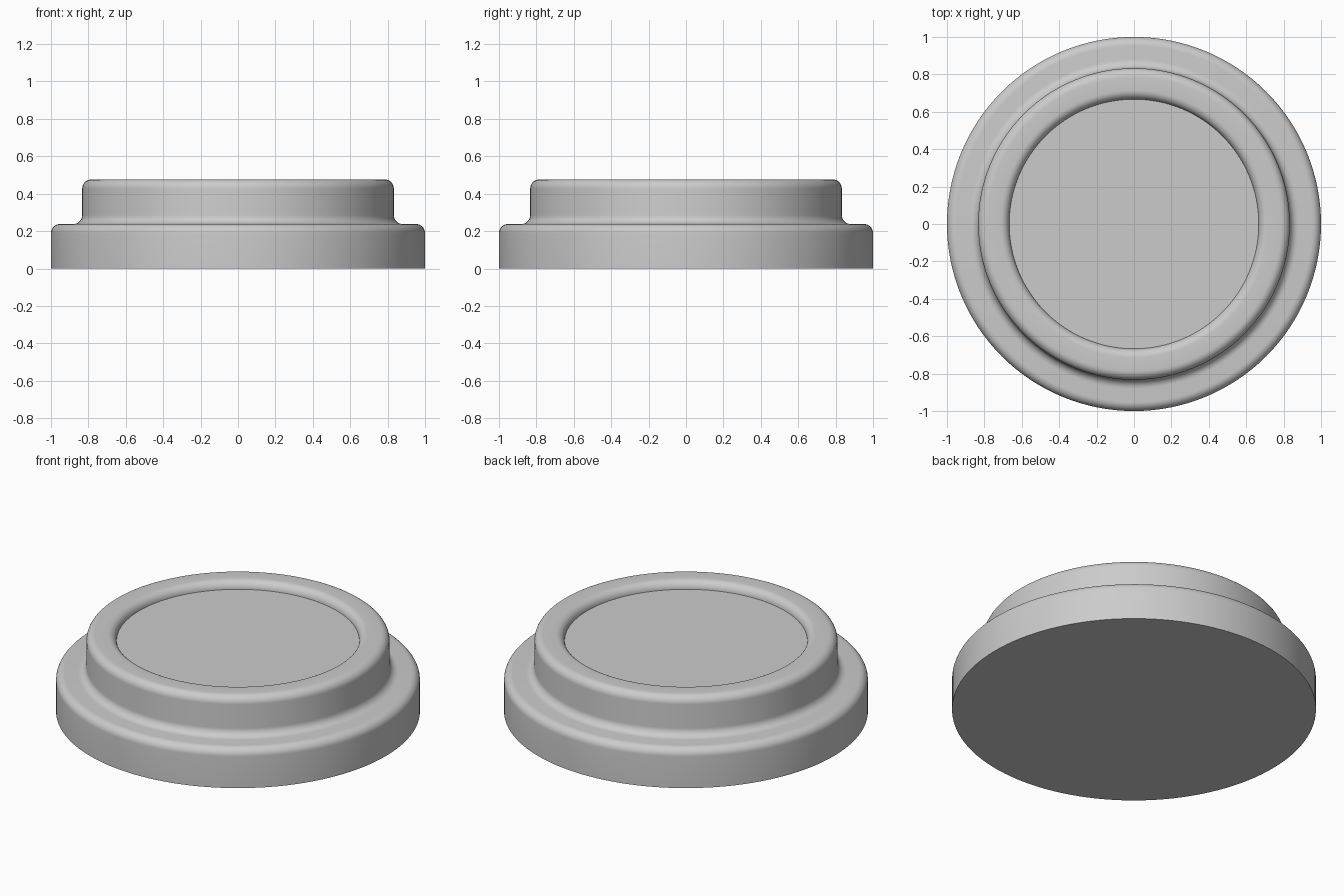
import bpy, bmesh
from math import cos, sin, radians, tau

if "Cube" in bpy.data.objects:
    bpy.data.objects.remove(bpy.data.objects["Cube"])

R = 0.0476      # shared fillet radius
SEGMENTS = 128


def fillet(cx, cz, start, end, steps=8):
    """Quarter-round points in the (radius, height) plane."""
    angles = [radians(start + (end - start) * i / steps) for i in range(steps + 1)]
    return [(cx + R * cos(a), cz + R * sin(a)) for a in angles]


def lathe(name, profile):
    """Revolve a profile around z and close it with flat caps."""
    bm = bmesh.new()
    rings = [[bm.verts.new((r * cos(tau * i / SEGMENTS), r * sin(tau * i / SEGMENTS), z))
              for i in range(SEGMENTS)] for r, z in profile]
    for low, high in zip(rings, rings[1:]):
        for i in range(SEGMENTS):
            j = (i + 1) % SEGMENTS
            bm.faces.new((low[i], low[j], high[j], high[i]))
    bm.faces.new(rings[0][::-1])
    bm.faces.new(rings[-1])
    mesh = bpy.data.meshes.new(name)
    bm.to_mesh(mesh)
    bm.free()
    obj = bpy.data.objects.new(name, mesh)
    bpy.context.collection.objects.link(obj)
    bpy.context.view_layer.objects.active = obj
    obj.select_set(True)
    bpy.ops.object.shade_smooth_by_angle(angle=radians(30))
    return obj


BASE_R, BASE_H = 1.0, 0.238
TIER_R, TIER_H = 0.833, 0.476
DISH_R = 0.667

profile = [(BASE_R, 0)]
profile += fillet(BASE_R - R, BASE_H - R, 0, 90)       # rounded flange edge
profile += fillet(TIER_R + R, BASE_H + R, 270, 180)    # cove up to the tier
profile += fillet(TIER_R - R, TIER_H - R, 0, 90)       # rounded tier edge
profile += fillet(DISH_R + R, TIER_H - R, 90, 180)     # lip down to the recessed top
lathe("stepped_round_cap", profile)
